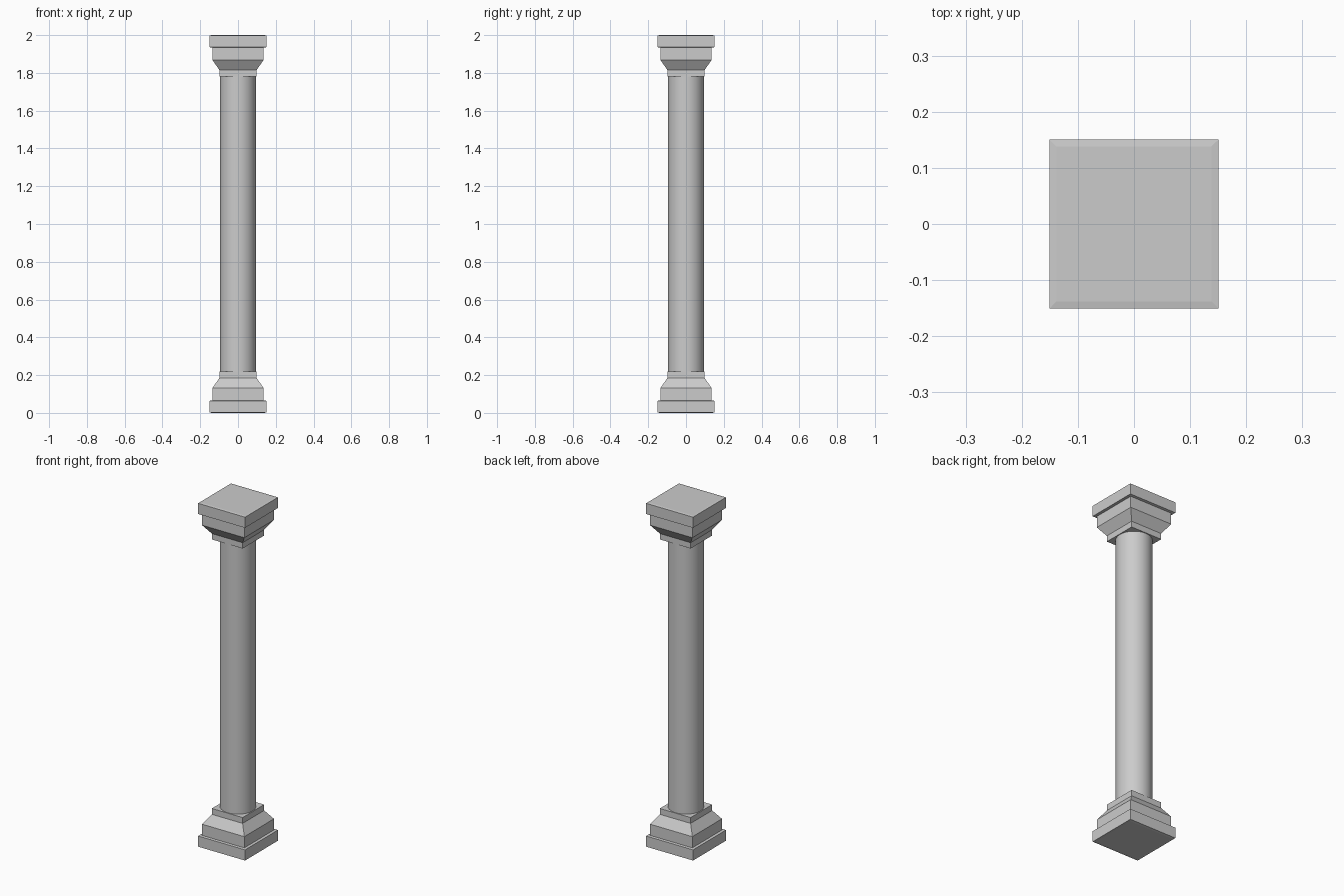
import bpy, bmesh
from mathutils import Matrix

if "Cube" in bpy.data.objects:
    bpy.data.objects.remove(bpy.data.objects["Cube"])

HEIGHT = 2.0

# (half width, height) steps of the square base, bottom to top
PROFILE = [(0.138, 0.0), (0.151, 0.002), (0.151, 0.064), (0.136, 0.066),
           (0.136, 0.131), (0.099, 0.184), (0.099, 0.218)]


def square_block(name, flip):
    bm = bmesh.new()
    rings = []
    for r, z in PROFILE:
        z = HEIGHT - z if flip else z
        rings.append([bm.verts.new((sx * r, sy * r, z))
                      for sx, sy in ((-1, -1), (1, -1), (1, 1), (-1, 1))])
    for a, b in zip(rings, rings[1:]):
        for i in range(4):
            j = (i + 1) % 4
            bm.faces.new((a[i], a[j], b[j], b[i]))
    bm.faces.new(rings[0])
    bm.faces.new(rings[-1])
    bmesh.ops.recalc_face_normals(bm, faces=bm.faces)
    mesh = bpy.data.meshes.new(name)
    bm.to_mesh(mesh)
    bm.free()
    obj = bpy.data.objects.new(name, mesh)
    bpy.context.collection.objects.link(obj)


# Stepped base and its mirrored capital
square_block("column_base", False)
square_block("column_capital", True)

# Round shaft
z0 = PROFILE[-1][1]
bpy.ops.mesh.primitive_cylinder_add(vertices=32, radius=0.095,
                                    depth=HEIGHT - 2 * z0,
                                    location=(0, 0, HEIGHT / 2))
shaft = bpy.context.object
shaft.name = "column_shaft"
bpy.ops.object.shade_smooth_by_angle()
